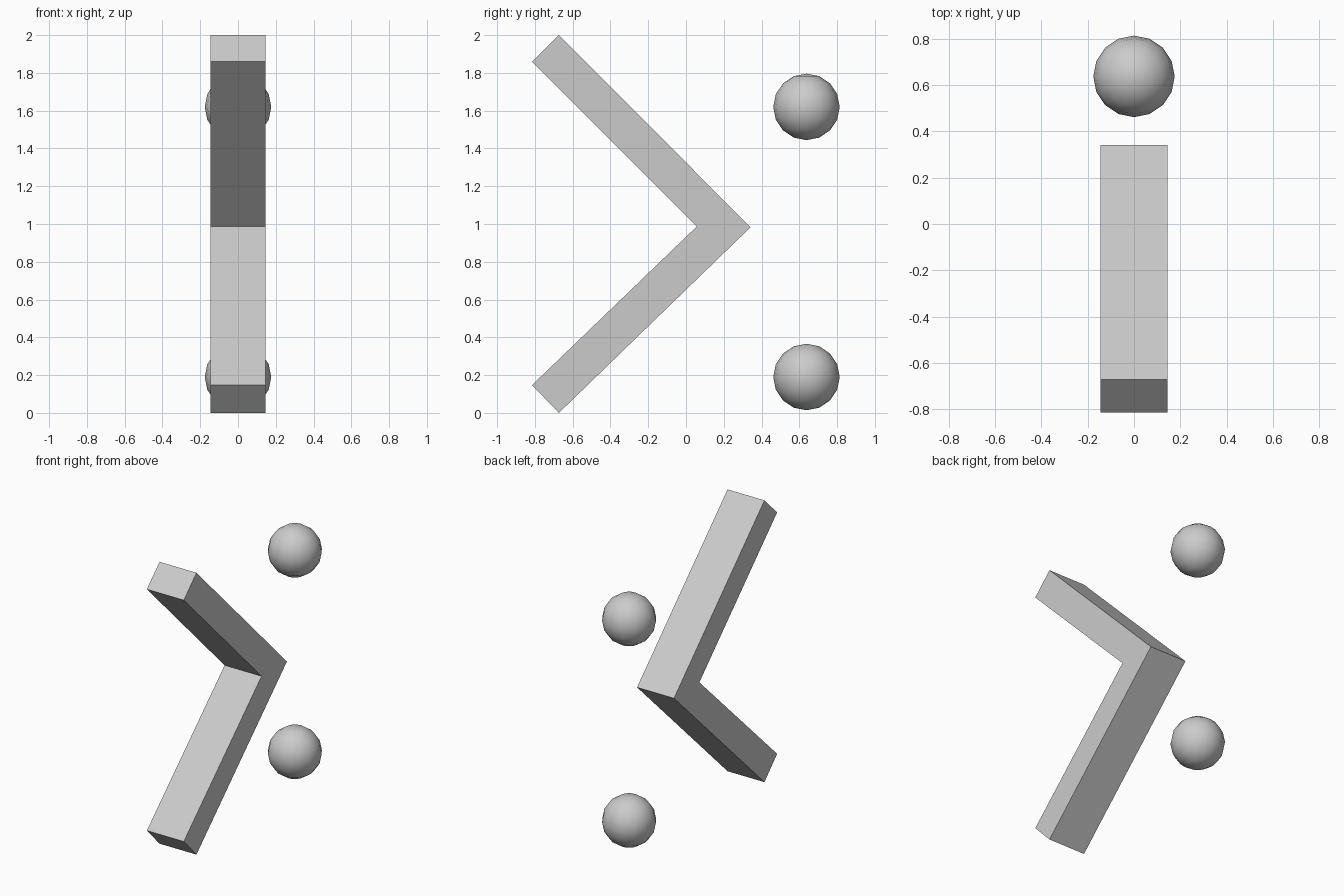
import bpy
import bmesh

if "Cube" in bpy.data.objects:
    bpy.data.objects.remove(bpy.data.objects["Cube"])

grey = bpy.data.materials.new("light_grey")
grey.diffuse_color = (0.6, 0.6, 0.6, 1)
grey.use_nodes = True
grey.node_tree.nodes["Principled BSDF"].inputs["Base Color"].default_value = grey.diffuse_color

# Chevron: (y, z) profile extruded along x
HALF_WIDTH = 0.145
profile = [(-0.673, 2.0), (-0.815, 1.86), (0.057, 0.987),
           (-0.815, 0.147), (-0.673, 0.0), (0.342, 0.983)]
bm = bmesh.new()
face = bm.faces.new([bm.verts.new((-HALF_WIDTH, y, z)) for y, z in profile])
ext = bmesh.ops.extrude_face_region(bm, geom=[face])
moved = [g for g in ext["geom"] if isinstance(g, bmesh.types.BMVert)]
bmesh.ops.translate(bm, verts=moved, vec=(2 * HALF_WIDTH, 0, 0))
bmesh.ops.recalc_face_normals(bm, faces=bm.faces)
mesh = bpy.data.meshes.new("chevron_bar")
bm.to_mesh(mesh)
bm.free()
mesh.materials.append(grey)
chevron = bpy.data.objects.new("chevron_bar", mesh)
bpy.context.collection.objects.link(chevron)

# Two smooth balls behind the chevron
for name, z in (("lower_ball", 0.19), ("upper_ball", 1.62)):
    bpy.ops.mesh.primitive_uv_sphere_add(segments=16, ring_count=8, radius=0.176,
                                         location=(0, 0.638, z))
    ball = bpy.context.object
    ball.name = name
    ball.data.materials.append(grey)
    bpy.ops.object.shade_smooth()
